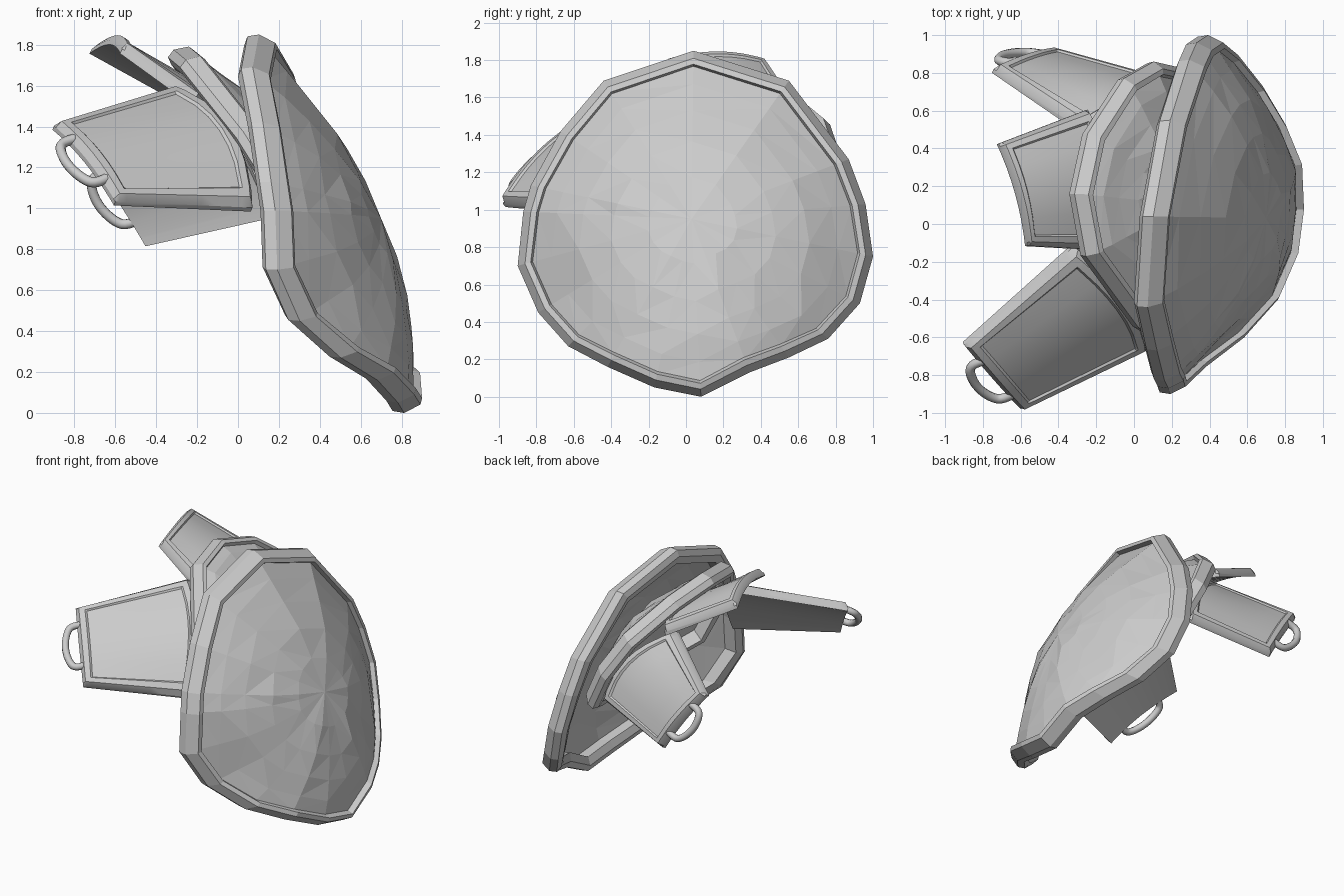
import bpy, bmesh, random
from mathutils import Vector as V

if "Cube" in bpy.data.objects:
    bpy.data.objects.remove(bpy.data.objects["Cube"])
random.seed(4)


def finish(bm, name, smooth=False):
    bmesh.ops.recalc_face_normals(bm, faces=bm.faces)
    me = bpy.data.meshes.new(name)
    bm.to_mesh(me)
    bm.free()
    ob = bpy.data.objects.new(name, me)
    bpy.context.collection.objects.link(ob)
    if smooth:
        bpy.ops.object.select_all(action='DESELECT')
        ob.select_set(True)
        bpy.context.view_layer.objects.active = ob
        bpy.ops.object.shade_smooth_by_angle(angle=0.5)
    return ob


def bridge(bm, a, b):
    n = len(a)
    for i in range(n):
        bm.faces.new((a[i], a[(i + 1) % n], b[(i + 1) % n], b[i]))


def domed_plate(name, outline, centre, n, tilt, bulge, rw, rn):
    """Faceted dome with a chunky rim; outline is the rim's outer edge."""
    c, n, tilt = V(centre), V(n).normalized(), V(tilt)
    pts = [V(p) for p in outline]
    rad = []
    for p in pts:
        d = p - c
        rad.append((d - n * d.dot(n)).normalized())
    # rim: faceted section swept round the outline
    prof = [(0, -.1), (-.45, .9), (-.8, 1), (-1, .4), (-1.25, -.75), (-.6, -1), (-.1, -.8)]
    bm = bmesh.new()
    loops = [[bm.verts.new(p + r * a * rw + n * b * rn) for a, b in prof]
             for p, r in zip(pts, rad)]
    for i in range(len(loops)):
        bridge(bm, loops[i], loops[(i + 1) % len(loops)])
    finish(bm, name + "_rim")
    # dome: shrinking rings pushed out along the plate direction
    bm = bmesh.new()
    rings = []
    for t in (1, .87, .7, .5, .27):
        ring = []
        for p, r in zip(pts, rad):
            e = p - r * rw * .8 + n * rn * .5 - c
            h = e.dot(n)
            flat = e - n * h
            lin = tilt.dot(flat)
            j = 0 if t == 1 else random.uniform(-.01, .01)
            height = t * lin + t * t * (h - lin) + bulge * (1 - t * t) + j
            ring.append(bm.verts.new(c + flat * t + n * height))
        rings.append(ring)
    for a, b in zip(rings, rings[1:]):
        bridge(bm, a, b)
    top = bm.verts.new(c + n * bulge)
    for i in range(len(pts)):
        bm.faces.new((rings[-1][i], rings[-1][(i + 1) % len(pts)], top))
    bmesh.ops.triangulate(bm, faces=bm.faces)
    finish(bm, name + "_dome")


# large outer plate
domed_plate("outer_plate", [
    (.11, .04, 1.85), (.2, .55, 1.69), (.3, .87, 1.27), (.34, .96, 1.03),
    (.40, 1.0, .75), (.48, .93, .5), (.61, .76, .31), (.73, .55, .21),
    (.81, .34, .13), (.82, .08, .0), (.79, -.17, .05), (.69, -.42, .16),
    (.51, -.63, .27), (.31, -.79, .45), (.20, -.90, .70), (.19, -.87, .99),
    (.17, -.83, 1.13), (.13, -.67, 1.42), (.08, -.44, 1.69)],
    (.44, .03, .95), (1, 0, 0), (0, .1, -.41), .26, .09, .08)

# smaller plate tucked underneath
domed_plate("inner_plate", [
    (-.31, .16, 1.78), (-.24, .48, 1.70), (-.05, .77, 1.46), (.11, .86, 1.2),
    (.24, .83, .94), (.4, .55, .8), (.48, .15, .75), (.43, -.3, .8),
    (.3, -.6, .9), (.2, -.65, 1.11), (.03, -.55, 1.38), (-.25, -.17, 1.73)],
    (.1, .1, 1.25), (.74, 0, .67), (0, 0, 0), .2, .085, .065)


def strap(name, p1, p2, p3, p4, bow_out, bow_in, arc, loop=True):
    """Bowed tapering plate: p1-p2 is the free end, p4-p3 the tucked end."""
    p1, p2, p3, p4 = map(V, (p1, p2, p3, p4))
    n = (p2 - p1).cross(p4 - p1).normalized()
    if n.z < 0:
        n = -n
    axis = ((p3 + p4) - (p1 + p2)).normalized()

    def surf(u, v, h=0):
        a, b = p1.lerp(p2, u), p4.lerp(p3, u)
        bow = bow_out + (bow_in - bow_out) * v
        return a.lerp(b, v) + (n * bow + axis * arc * v) * 4 * u * (1 - u) + n * h

    edge = [0, .03, .08, .095]
    steps = edge + [i / 8 for i in range(2, 7)] + [1 - s for s in reversed(edge)]

    def relief(u, v):
        d = min(u, v, 1 - u, 1 - v)
        return -.035 if d < .01 else 0 if d < .09 else -.012

    bm = bmesh.new()
    g = [[bm.verts.new(surf(u, v, relief(u, v))) for v in steps] for u in steps]
    k = len(g)
    for i in range(k - 1):
        for j in range(k - 1):
            bm.faces.new((g[i][j], g[i + 1][j], g[i + 1][j + 1], g[i][j + 1]))
    # plain underside closing the plate
    under = [[bm.verts.new(surf(s, w, -.06)) for w in (0, 1)] for s in steps]
    for i in range(k - 1):
        bm.faces.new((under[i][0], under[i][1], under[i + 1][1], under[i + 1][0]))
        bm.faces.new((g[i][0], under[i][0], under[i + 1][0], g[i + 1][0]))
        bm.faces.new((g[i][-1], g[i + 1][-1], under[i + 1][1], under[i][1]))
    for i in (0, -1):
        bm.faces.new(g[i] + [under[i][1], under[i][0]])
    finish(bm, name, True)
    if not loop:
        return
    # buckle loop on the free end
    out = -axis - n * .3
    cu = bpy.data.curves.new(name + "_loop", 'CURVE')
    cu.dimensions = '3D'
    cu.bevel_depth = .025
    cu.bevel_resolution = 2
    cu.resolution_u = 4
    cu.use_fill_caps = True
    path = [(.24, -.03), (.22, .04), (.32, .08), (.5, .1), (.68, .08), (.78, .04), (.76, -.03)]
    sp = cu.splines.new('NURBS')
    sp.points.add(len(path) - 1)
    sp.order_u = 3
    sp.use_endpoint_u = True
    for q, (u, d) in zip(sp.points, path):
        q.co = (*(surf(u, 0, -.035) + out * d), 1)
    ob = bpy.data.objects.new(name + "_loop", cu)
    bpy.context.collection.objects.link(ob)


# three straps fanning out from under the plates
strap("front_strap", (-.89, -.66, 1.43), (-.59, -1.0, 1.06), (.08, -.68, 1.03),
      (-.31, -.14, 1.61), .03, .1, .08)
strap("top_strap", (-.7, .43, 1.81), (-.55, -.11, 1.81), (-.19, -.13, 1.55),
      (-.23, .61, 1.55), .05, .08, .06, False)
strap("back_strap", (-.73, .85, 1.28), (-.43, .94, .84), (.15, .78, .97),
      (-.25, .52, 1.5), .02, .08, .06)
